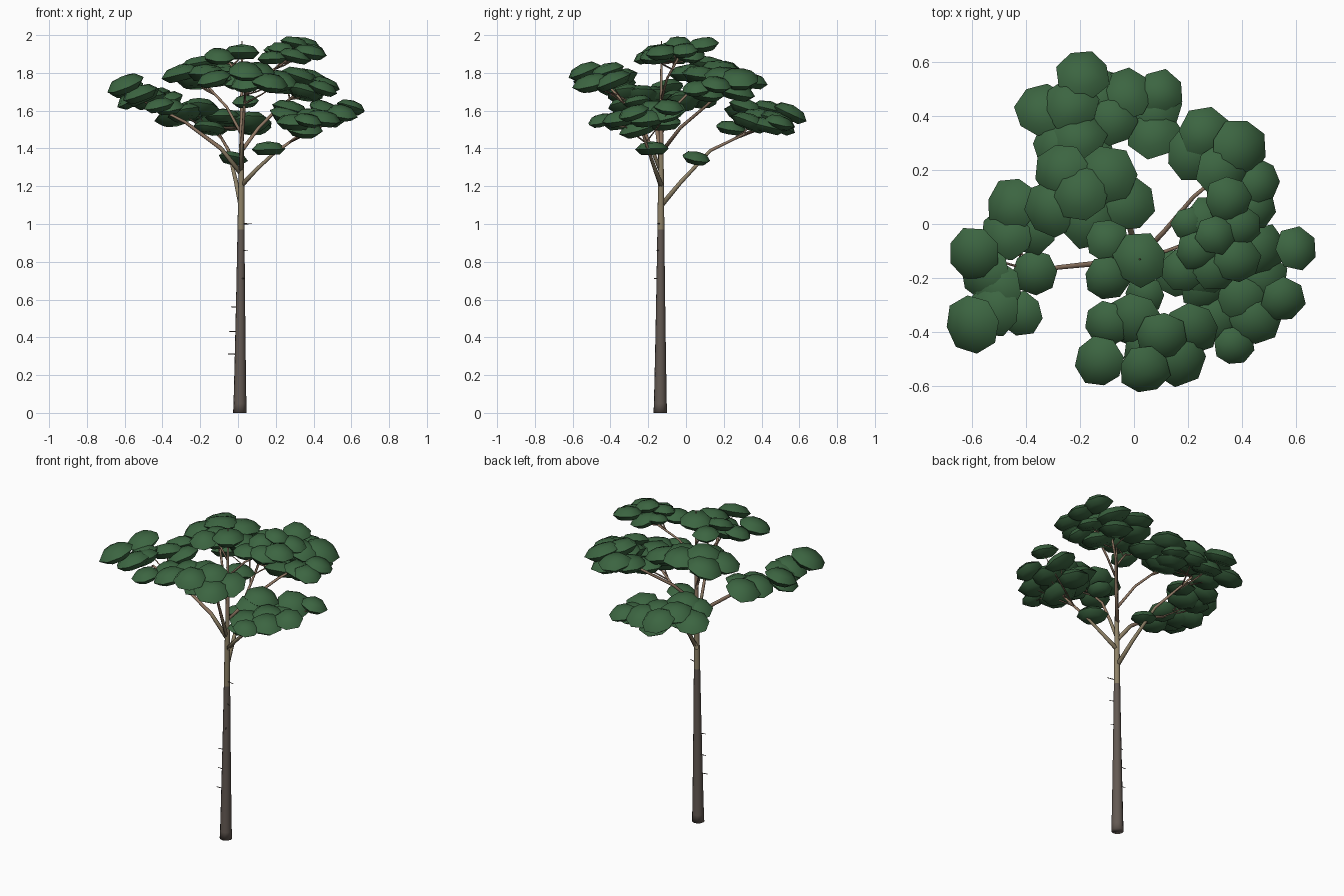
import bpy, bmesh, math, random
from mathutils import Vector, Matrix

random.seed(11)


def material(name, rgb):
    m = bpy.data.materials.new(name)
    m.diffuse_color = (*rgb, 1)
    return m


BARK = material("dark bark", (0.125, 0.10, 0.085))
TAN = material("khaki bark", (0.27, 0.22, 0.135))
TWIG = material("warm brown bark", (0.30, 0.20, 0.135))
LEAF = material("pine green", (0.045, 0.13, 0.053))


def finish(name, bm, mats):
    me = bpy.data.meshes.new(name)
    bmesh.ops.recalc_face_normals(bm, faces=bm.faces)
    for f in bm.faces:
        f.smooth = True
    bm.to_mesh(me)
    bm.free()
    for m in mats:
        me.materials.append(m)
    ob = bpy.data.objects.new(name, me)
    bpy.context.collection.objects.link(ob)
    return ob


def tube(bm, path, radii, sides=6, mat=0):
    """Tapered tube through the path points."""
    pts = [Vector(p) for p in path]
    rings = []
    for i, p in enumerate(pts):
        d = pts[min(i + 1, len(pts) - 1)] - pts[max(i - 1, 0)]
        q = d.to_track_quat('Z', 'Y')
        rings.append([bm.verts.new(p + q @ Vector((
            radii[i] * math.cos(math.tau * k / sides),
            radii[i] * math.sin(math.tau * k / sides), 0)))
            for k in range(sides)])
    faces = []
    for a, b in zip(rings, rings[1:]):
        for k in range(sides):
            j = (k + 1) % sides
            faces.append(bm.faces.new((a[k], a[j], b[j], b[k])))
    faces.append(bm.faces.new(rings[0][::-1]))
    faces.append(bm.faces.new(rings[-1]))
    for f in faces:
        f.material_index = mat


def clump(bm, pos, r, tilt):
    """Flattened low-poly pad of needles, tipped outward."""
    n = random.choice((7, 8, 8))
    pos = Vector(pos)
    up = Vector((random.uniform(-.2, .2) + pos.x * tilt,
                 random.uniform(-.2, .2) + pos.y * tilt, 1))
    q = up.to_track_quat('Z', 'Y') @ Matrix.Rotation(
        random.uniform(0, math.tau), 3, 'Z').to_quaternion()
    rings = []
    wob = [random.uniform(0.94, 1.06) for _ in range(n)]
    for s, z in ((0.66, -0.36), (1.0, -0.04), (0.66, 0.30)):
        rings.append([bm.verts.new(pos + q @ Vector((
            r * s * wob[k] * math.cos(math.tau * k / n),
            r * s * wob[k] * math.sin(math.tau * k / n), r * z)))
            for k in range(n)])
    top = bm.verts.new(pos + q @ Vector((0, 0, 0.42 * r)))
    for a, b in zip(rings, rings[1:]):
        for k in range(n):
            j = (k + 1) % n
            bm.faces.new((a[k], a[j], b[j], b[k]))
    for k in range(n):
        bm.faces.new((rings[2][k], rings[2][(k + 1) % n], top))
    bm.faces.new(rings[0][::-1])


def foliage(name, pads, r=0.1, tilt=0.65):
    bm = bmesh.new()
    for p in pads:
        clump(bm, p[:3], p[3] if len(p) > 3 else r * random.uniform(0.97, 1.08), tilt)
    ob = finish(name + "_foliage", bm, [LEAF])
    ob.data.set_sharp_from_angle(angle=math.radians(50))


def limb(name, path, pads, r=0.1, r0=0.014):
    """One branch, its twigs and the foliage it carries."""
    bm = bmesh.new()
    n = len(path)
    tube(bm, path, [r0 - (r0 - 0.006) * i / (n - 1) for i in range(n)], 7)
    for f in bm.faces:                       # upper bark is warmer
        f.material_index = int(f.calc_center_median().z > 1.42)
    a, tip = Vector(path[-2]), Vector(path[-1])
    for i, p in enumerate(pads[::2]):
        start = a.lerp(tip, 0.45 + 0.55 * (i % 3) / 2)
        end = Vector(p[:3]) - Vector((0, 0, 0.02))
        mid = start.lerp(end, 0.5) - Vector((0, 0, 0.004))
        tube(bm, [start, mid, end], [0.005, 0.004, 0.002], 4, 1)
    finish(name + "_branch", bm, [TAN, TWIG])
    foliage(name, pads, r)


# trunk: dark bark below, khaki then warm brown above
bm = bmesh.new()
zs = [0, 0.05, 0.3, 0.65, 0.97, 1.2, 1.42, 1.7, 1.97]
rs = [0.036, 0.034, 0.029, 0.023, 0.0185, 0.016, 0.012, 0.008, 0.003]
tube(bm, [(0.010 + 0.006 * z, -0.136 + 0.003 * z, z) for z in zs], rs, 12)
for f in bm.faces:
    z = f.calc_center_median().z
    f.material_index = 2 if z > 1.42 else 1 if z > 0.97 else 0
finish("trunk", bm, [BARK, TAN, TWIG])

# dead stubs on the trunk
bm = bmesh.new()
for z, ang, ln in ((0.31, 185, .065), (0.43, 175, .06), (0.56, 190, .05),
                   (0.71, 300, .04), (0.86, 330, .045), (1.0, 345, .065)):
    c = Vector((0.012, -0.135, z))
    d = Vector((math.cos(math.radians(ang)), math.sin(math.radians(ang)), 0.03))
    tube(bm, [c, c + d * ln], [0.004, 0.002], 4)
finish("dead_stubs", bm, [BARK])

# branches with their foliage
limb("north", [(0.015, -0.13, 1.1), (-0.01, -0.03, 1.22), (-0.05, 0.13, 1.39),
               (-0.12, 0.38, 1.51)],
     [(-0.19, 0.55, 1.59), (-0.34, 0.42, 1.57), (-0.03, 0.48, 1.55),
      (0.10, 0.49, 1.54, .085), (0.07, 0.34, 1.54), (-0.20, 0.32, 1.62),
      (-0.23, 0.44, 1.61), (-0.08, 0.39, 1.57), (-0.28, 0.30, 1.59),
      (-0.13, 0.49, 1.53), (0.08, 0.43, 1.52)])
limb("south_east", [(0.015, -0.13, 1.2), (0.09, -0.16, 1.28), (0.18, -0.19, 1.365),
                    (0.38, -0.24, 1.51)],
     [(0.60, -0.09, 1.62, .085), (0.55, -0.28, 1.59, .085), (0.47, -0.10, 1.60),
      (0.40, -0.26, 1.57), (0.37, -0.45, 1.55, .075), (0.30, -0.34, 1.54),
      (0.45, -0.35, 1.56), (0.27, -0.22, 1.57), (0.47, -0.20, 1.56),
      (0.36, -0.12, 1.54), (0.35, -0.25, 1.51), (0.28, -0.16, 1.61)])
limb("south_west", [(0.015, -0.13, 1.27), (-0.09, -0.14, 1.40), (-0.28, -0.16, 1.54),
                    (-0.46, -0.2, 1.63)],
     [(-0.59, -0.11, 1.72), (-0.60, -0.37, 1.74), (-0.45, 0.07, 1.67),
      (-0.37, -0.18, 1.62, .085), (-0.42, -0.33, 1.63, .085), (-0.51, -0.24, 1.68),
      (-0.47, -0.04, 1.66), (-0.52, -0.32, 1.69), (-0.38, -0.02, 1.65),
      (-0.55, -0.18, 1.67)])
limb("south", [(0.015, -0.13, 1.27), (0.02, -0.19, 1.42), (0.03, -0.25, 1.56),
               (0.04, -0.41, 1.73)],
     [(0.04, -0.54, 1.81), (-0.13, -0.51, 1.77), (0.17, -0.50, 1.75),
      (0.00, -0.36, 1.77), (0.10, -0.42, 1.81), (-0.10, -0.37, 1.77, .085),
      (0.21, -0.39, 1.76), (0.05, -0.47, 1.75), (0.04, -0.26, 1.65, .075)],
     0.097, 0.011)
limb("north_east", [(0.015, -0.13, 1.38), (0.11, -0.03, 1.51), (0.22, 0.10, 1.62),
                    (0.34, 0.20, 1.71)],
     [(0.26, 0.34, 1.76), (0.39, 0.28, 1.77), (0.46, 0.16, 1.74, .085),
      (0.22, 0.26, 1.73), (0.33, 0.20, 1.78), (0.45, 0.06, 1.72, .085),
      (0.36, 0.11, 1.70), (0.36, 0.27, 1.70)], 0.1, 0.011)
limb("west", [(0.017, -0.13, 1.48), (-0.06, -0.06, 1.62), (-0.19, 0.08, 1.76)],
     [(-0.27, 0.19, 1.81), (-0.30, 0.06, 1.80), (-0.17, 0.02, 1.80),
      (-0.10, 0.18, 1.82), (-0.03, 0.08, 1.79), (-0.20, 0.12, 1.84),
      (-0.22, 0.10, 1.76)], 0.105, 0.009)
limb("upper_east", [(0.018, -0.13, 1.66), (0.12, -0.10, 1.77), (0.28, -0.04, 1.88)],
     [(0.30, -0.04, 1.96, .075), (0.20, 0.00, 1.92, .065), (0.38, -0.13, 1.91, .09),
      (0.35, 0.09, 1.95, .09), (0.23, -0.10, 1.93, .075), (0.18, -0.17, 1.88, .085),
      (0.30, -0.16, 1.89, .09), (0.39, -0.01, 1.92, .08), (0.28, 0.02, 1.90, .085)],
     0.08, 0.007)
limb("crown", [(0.02, -0.13, 1.76), (-0.02, -0.13, 1.82), (-0.05, -0.13, 1.86)],
     [(0.02, -0.13, 1.91), (-0.10, -0.20, 1.89, .085), (-0.10, -0.06, 1.88, .08)],
     0.1, 0.006)

# lone low pads near the branch forks
foliage("lower", [(-0.03, 0.055, 1.35, .08), (0.16, -0.18, 1.40, .09),
                  (-0.15, 0.24, 1.51, .085)], tilt=0.1)
